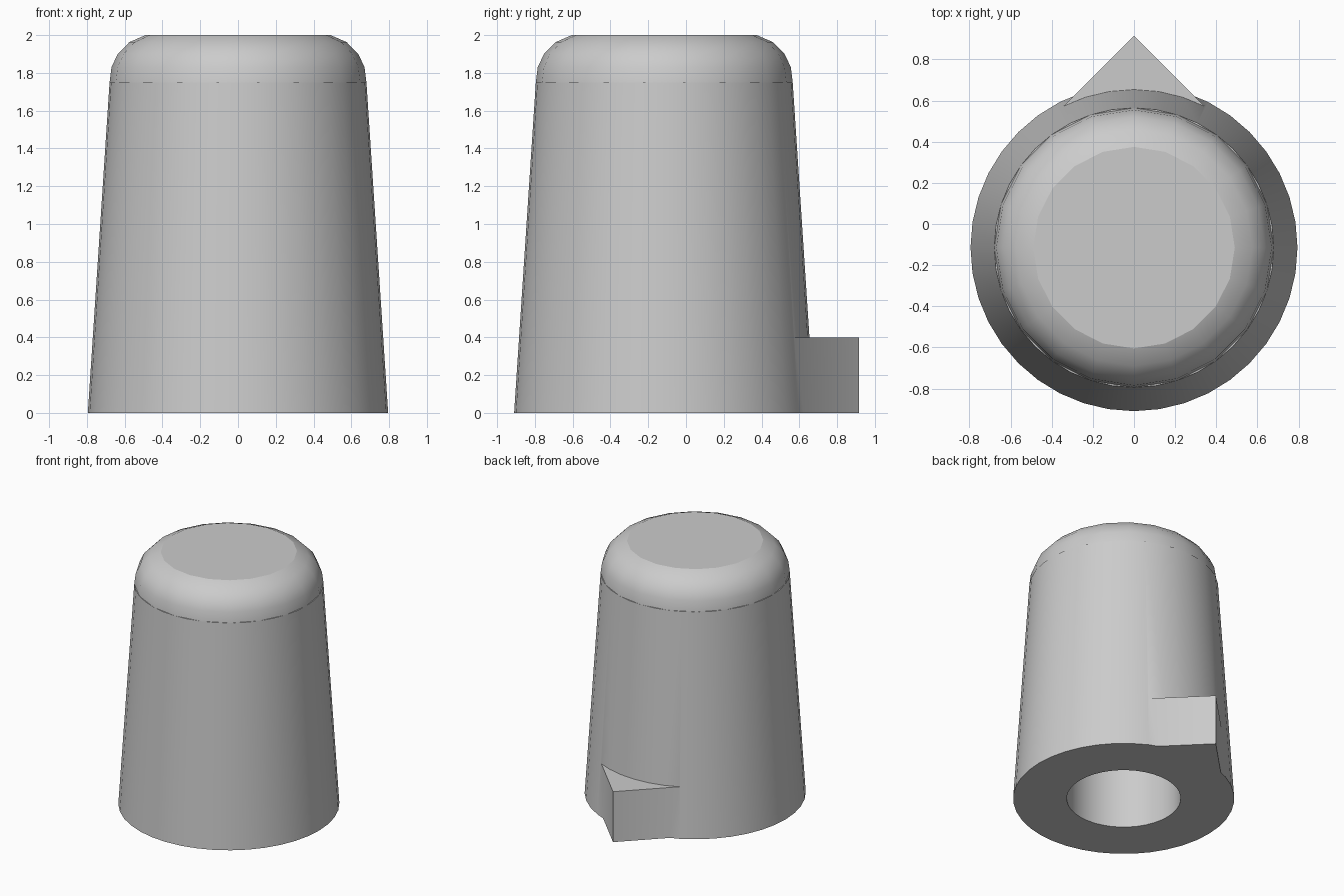
import bpy
import bmesh
import math

AXIS_Y = -0.115  # centre line of the round parts

if "Cube" in bpy.data.objects:
    bpy.data.objects.remove(bpy.data.objects["Cube"], do_unlink=True)

grey = bpy.data.materials.new("light grey")
grey.use_nodes = True
colour = (0.6, 0.6, 0.6, 1)
grey.diffuse_color = colour
grey.node_tree.nodes["Principled BSDF"].inputs["Base Color"].default_value = colour


def make_object(name, bm):
    bmesh.ops.recalc_face_normals(bm, faces=bm.faces)
    mesh = bpy.data.meshes.new(name)
    bm.to_mesh(mesh)
    bm.free()
    mesh.materials.append(grey)
    obj = bpy.data.objects.new(name, mesh)
    bpy.context.collection.objects.link(obj)
    return obj


def lathe(name, profile, sides, closed=False):
    """Turn (radius, z) points around the centre line."""
    bm = bmesh.new()
    rings = []
    for r, z in profile:
        angles = [math.tau * i / sides for i in range(sides)]
        rings.append([bm.verts.new((r * math.cos(a), AXIS_Y + r * math.sin(a), z))
                      for a in angles])
    for low, high in zip(rings, rings[1:]):
        for i in range(sides):
            j = (i + 1) % sides
            bm.faces.new((low[i], low[j], high[j], high[i]))
    bm.faces.new(rings[0])
    bm.faces.new(rings[-1])
    return make_object(name, bm)


def smooth(obj, degrees):
    bpy.ops.object.select_all(action="DESELECT")
    obj.select_set(True)
    bpy.context.view_layer.objects.active = obj
    bpy.ops.object.shade_smooth_by_angle(angle=math.radians(degrees))


# Tapered body with a blind shaft hole in its underside
body = lathe("knob_body", [(0.41, 1.2), (0.41, 0), (0.795, 0), (0.68, 1.75)], 40)

# Wedge pointer at the back, its root buried in the body wall
bm = bmesh.new()
base = bm.faces.new([bm.verts.new(p) for p in
                     ((0, 0.915, 0), (-0.45, 0.465, 0), (0.45, 0.465, 0))])
wedge = bmesh.ops.extrude_face_region(bm, geom=[base])
bmesh.ops.translate(bm, vec=(0, 0, 0.4),
                    verts=[v for v in wedge["geom"] if isinstance(v, bmesh.types.BMVert)])
pointer = make_object("pointer", bm)

# Join the pointer cleanly to the body
union = body.modifiers.new("join_pointer", "BOOLEAN")
union.operation = "UNION"
union.solver = "EXACT"
union.object = pointer
bpy.context.view_layer.objects.active = body
bpy.ops.object.modifier_apply(modifier=union.name)
bpy.data.objects.remove(pointer, do_unlink=True)
smooth(body, 25)

# Rounded cap with a flat top
cap = lathe("rounded_cap", [(0.68, 1.75), (0.67, 1.83), (0.637, 1.9),
                            (0.575, 1.963), (0.49, 2.0)], 20)
smooth(cap, 23)
